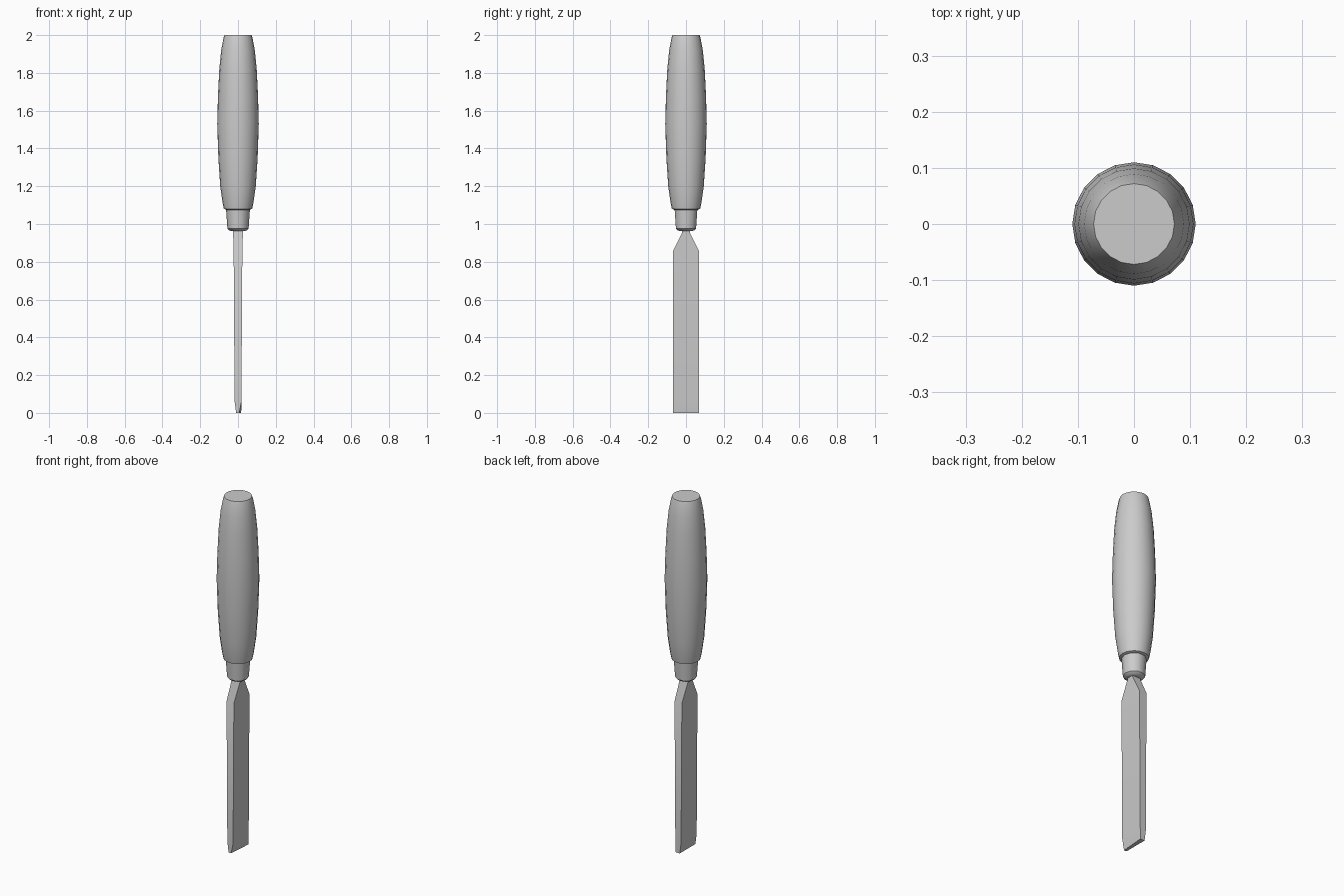
import bpy, bmesh, math

if "Cube" in bpy.data.objects:
    bpy.data.objects.remove(bpy.data.objects["Cube"])


def finish(name, bm, angle):
    bmesh.ops.recalc_face_normals(bm, faces=bm.faces)
    me = bpy.data.meshes.new(name)
    bm.to_mesh(me)
    bm.free()
    ob = bpy.data.objects.new(name, me)
    bpy.context.collection.objects.link(ob)
    bpy.ops.object.select_all(action='DESELECT')
    ob.select_set(True)
    bpy.context.view_layer.objects.active = ob
    bpy.ops.object.shade_smooth_by_angle(angle=math.radians(angle))
    return ob


def loft(name, rings, angle):
    """Skin a list of equal-length point rings and cap both ends."""
    bm = bmesh.new()
    vs = [[bm.verts.new(p) for p in ring] for ring in rings]
    n = len(vs[0])
    for a, b in zip(vs, vs[1:]):
        for i in range(n):
            j = (i + 1) % n
            bm.faces.new((a[i], a[j], b[j], b[i]))
    bm.faces.new(vs[0][::-1])
    bm.faces.new(vs[-1])
    return finish(name, bm, angle)


def lathe(name, profile, sides, angle):
    step = 2 * math.pi / sides
    return loft(name, [[(r * math.cos(i * step), r * math.sin(i * step), z)
                        for i in range(sides)] for r, z in profile], angle)


# Barrel-shaped grip
lathe("handle", [(0.062, 1.075), (0.075, 1.08), (0.082, 1.115), (0.094, 1.2),
                 (0.104, 1.35), (0.11, 1.53), (0.106, 1.68), (0.099, 1.82),
                 (0.089, 1.92), (0.077, 1.985), (0.072, 2.0)], 20, 40)

# Tapered collar between grip and blade
lathe("ferrule", [(0.064, 1.09), (0.062, 1.06), (0.056, 0.975),
                  (0.045, 0.965), (0.025, 0.962)], 10, 40)

# Flat blade: sections as (z, half thickness x, half width y)
sections = [(1.0, 0.026, 0.02), (0.955, 0.026, 0.02), (0.855, 0.023, 0.07),
            (0.06, 0.018, 0.07)]
rings = [[(-x, -y, z), (x, -y, z), (x, y, z), (-x, y, z)]
         for z, x, y in sections]
# Ground cutting tip, skewed slightly toward one corner
rings.append([(-0.010, -0.07, 0), (0.006, -0.07, 0),
              (0.017, 0.07, 0), (-0.010, 0.07, 0)])
loft("blade", rings, 30)
